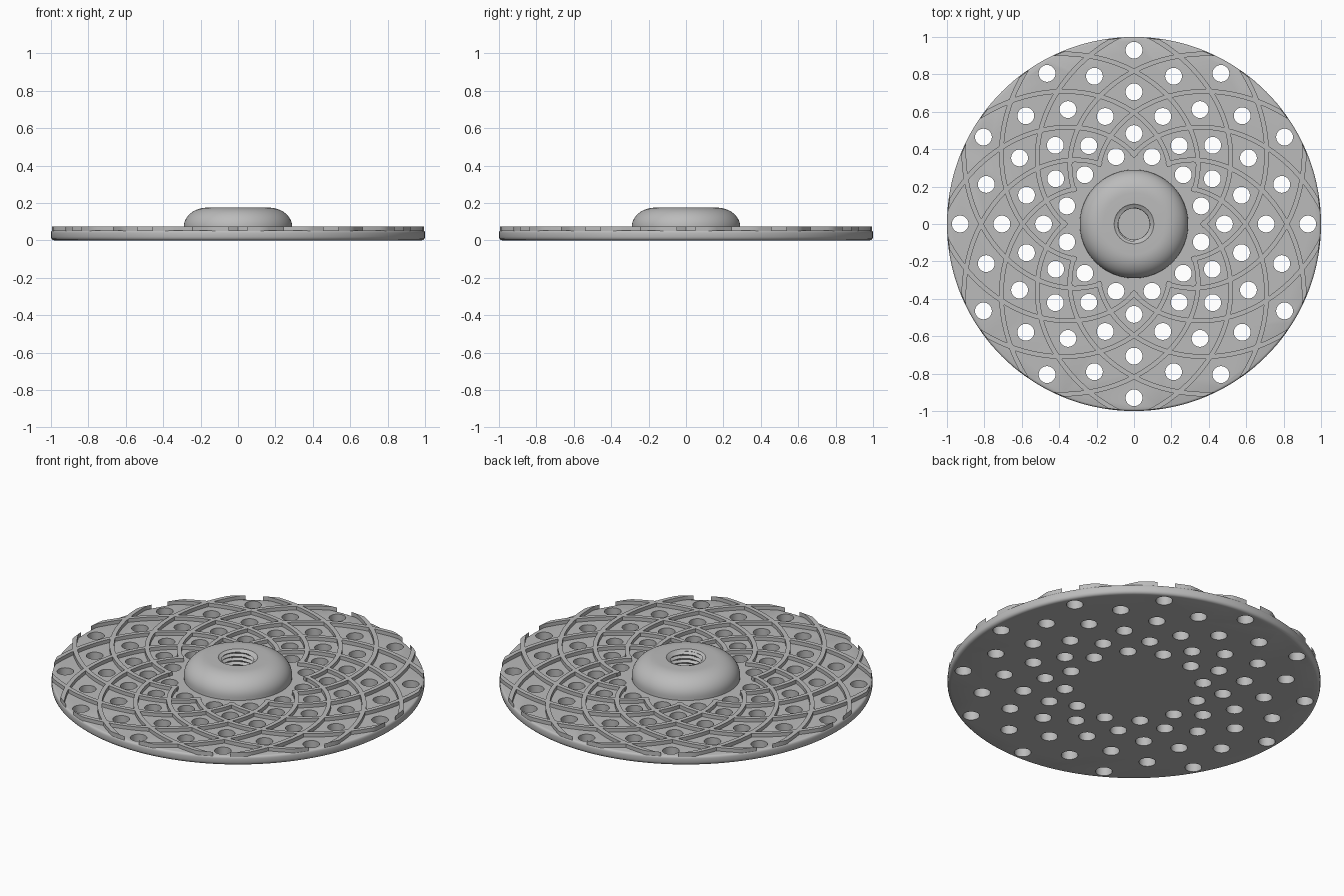
import bpy, bmesh, math
from mathutils import Vector

if "Cube" in bpy.data.objects:
    bpy.data.objects.remove(bpy.data.objects["Cube"], do_unlink=True)

STEP = math.radians(15)      # half the angle between neighbouring ribs
RING = 0.1115                # radial distance between rings of holes
INNER = 0.372                # radius of the innermost ring
PLATE_TOP, RIB_TOP = 0.054, 0.075

gray = bpy.data.materials.new("light gray")
gray.use_nodes = True
gray.diffuse_color = (0.5, 0.5, 0.5, 1)
gray.node_tree.nodes["Principled BSDF"].inputs["Base Color"].default_value = (0.5, 0.5, 0.5, 1)


def make_object(name, bm):
    mesh = bpy.data.meshes.new(name)
    bm.to_mesh(mesh)
    bm.free()
    mesh.materials.append(gray)
    obj = bpy.data.objects.new(name, mesh)
    bpy.context.collection.objects.link(obj)
    return obj


def smooth(obj):
    bpy.ops.object.select_all(action="DESELECT")
    obj.select_set(True)
    bpy.context.view_layer.objects.active = obj
    bpy.ops.object.shade_smooth_by_angle(angle=math.radians(35))


def revolve(profile, sides, radius_at=lambda r, z, a: r):
    """Turn (radius, height) rows about z; radius_at may vary with the angle."""
    bm = bmesh.new()
    rows = []
    for r, z in profile:
        angles = [2 * math.pi * i / sides for i in range(sides)]
        rows.append([bm.verts.new((radius_at(r, z, a) * math.cos(a),
                                   radius_at(r, z, a) * math.sin(a), z)) for a in angles])
    for low, high in zip(rows, rows[1:]):
        for i in range(sides):
            j = (i + 1) % sides
            bm.faces.new((low[i], low[j], high[j], high[i]))
    return bm, rows


# Round plate with softened rim
edge = [(0.982, 0), (0.99, 0.002), (0.997, 0.008), (1, 0.018), (1, 0.04),
        (0.998, 0.048), (0.994, 0.052), (0.988, PLATE_TOP)]
bm, rows = revolve(edge, 144)
bm.faces.new(rows[0][::-1])
bm.faces.new(rows[-1])
plate = make_object("plate", bm)

# Drain holes: six staggered rings of twelve
bm = bmesh.new()
for ring in range(6):
    radius = INNER + ring * RING
    for k in range(12):
        a = (2 * k + (ring + 1) % 2) * STEP
        made = bmesh.ops.create_cone(bm, cap_ends=True, segments=28, radius1=0.045,
                                     radius2=0.045, depth=0.4)
        bmesh.ops.translate(bm, verts=made["verts"],
                            vec=(radius * math.cos(a), radius * math.sin(a), 0))
cutter = make_object("hole_cutter", bm)
cutter.hide_render = True
cut = plate.modifiers.new("holes", "BOOLEAN")
cut.operation, cut.solver, cut.object = "DIFFERENCE", "EXACT", cutter
bpy.context.view_layer.objects.active = plate
bpy.ops.object.modifier_apply(modifier=cut.name)
bpy.data.objects.remove(cutter, do_unlink=True)
smooth(plate)


# Spiral ribs, twelve in each direction, trimmed at the rim
def spiral_point(t, turn, start):
    r = INNER + RING * t
    a = start + turn * t * STEP
    return Vector((r * math.cos(a), r * math.sin(a), 0))


def add_rib(bm, turn, start, width=0.025, first=-0.1, last=5.8, count=56):
    sections = []
    for i in range(count + 1):
        t = first + (last - first) * i / count
        p = spiral_point(t, turn, start)
        d = (spiral_point(t + 0.01, turn, start) - p).normalized()
        side = Vector((-d.y, d.x, 0)) * width / 2
        corners = []
        for q in (p + side, p - side):
            if q.length > 0.996:
                q = q.normalized() * 0.996
            corners.append(q)
        left, right = corners
        if (left - right).length < 0.004:
            break
        sections.append([bm.verts.new((q.x, q.y, z)) for q, z in
                         ((left, 0.045), (right, 0.045), (right, RIB_TOP), (left, RIB_TOP))])
    for a, b in zip(sections, sections[1:]):
        for i in range(4):
            j = (i + 1) % 4
            bm.faces.new((a[i], a[j], b[j], b[i]))
    bm.faces.new(sections[0][::-1])
    bm.faces.new(sections[-1])


for turn, name in ((1, "left_hand_ribs"), (-1, "right_hand_ribs")):
    bm = bmesh.new()
    for k in range(12):
        add_rib(bm, turn, 2 * k * STEP)
    bmesh.ops.recalc_face_normals(bm, faces=bm.faces)
    smooth(make_object(name, bm))

# Domed hub with a threaded bore
PITCH = 0.024
dome = [(0.29, 0.05), (0.29, 0.072)]
for i in range(1, 13):
    a = math.pi / 2 * i / 12
    dome.append((0.165 + 0.125 * math.cos(a), 0.072 + 0.103 * math.sin(a)))
bore = [(0.106, 0.175), (0.1, 0.17)]
threads = [(0, 0.166 - 0.116 * i / 40) for i in range(41)]


def thread_radius(r, z, a):
    if r > 0:
        return r
    phase = (z / PITCH - a / (2 * math.pi)) % 1
    return 0.083 + 0.032 * abs(phase - 0.5)


bm, rows = revolve(dome + bore + threads, 72, thread_radius)
smooth(make_object("hub", bm))
